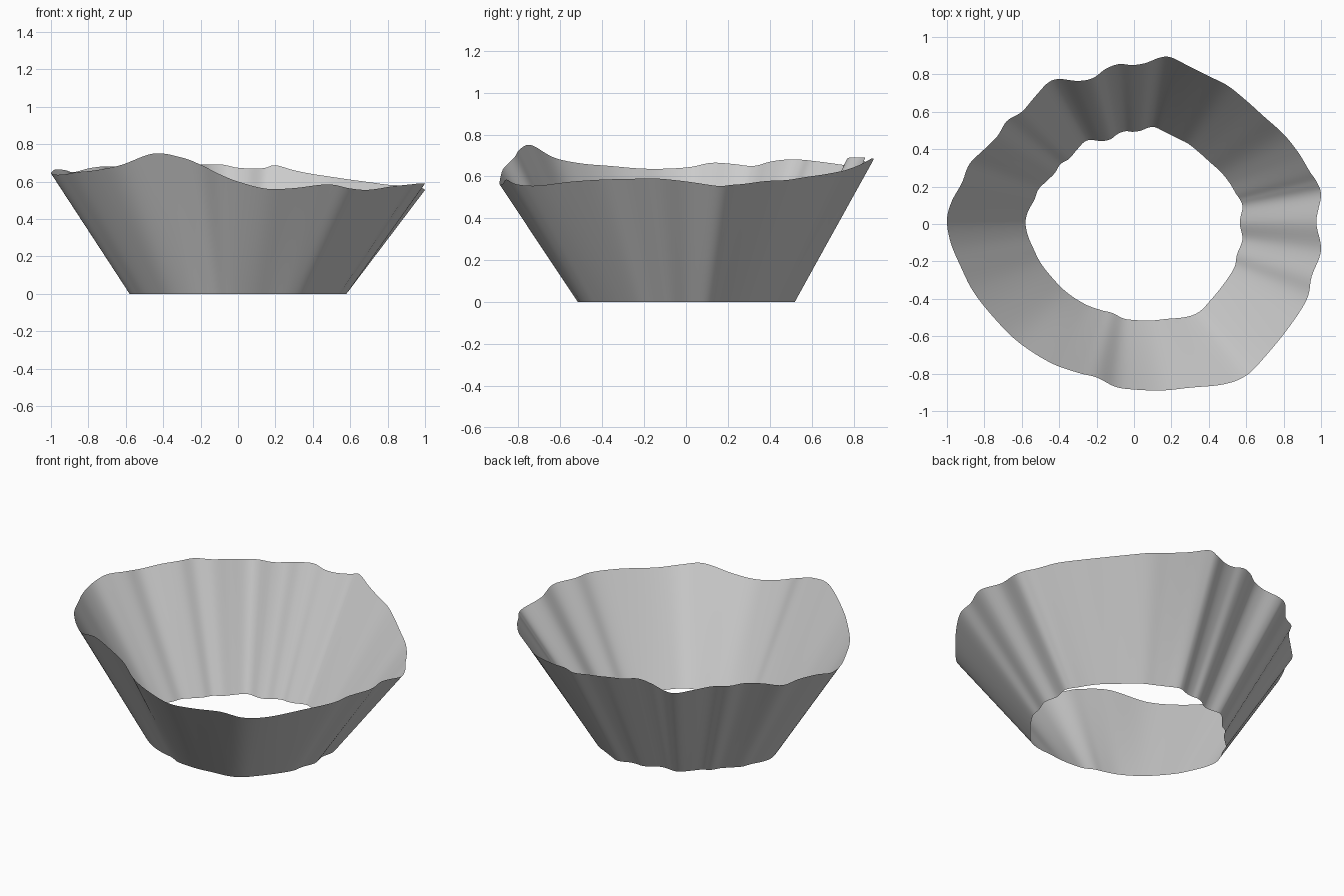
import bpy, bmesh
from mathutils import Vector

# Wavy rim outline, counter-clockwise from the right (x, y, height)
RIM = [
    (1.0, .15, .555), (.98, .22, .56), (.94, .28, .565), (.88, .38, .578), (.80, .48, .583),
    (.70, .57, .597), (.60, .66, .61), (.50, .74, .625), (.40, .79, .64), (.30, .84, .66),
    (.20, .89, .687), (.14, .89, .672), (.06, .86, .67), (-.01, .85, .675), (-.08, .855, .69),
    (-.15, .83, .69), (-.22, .78, .69), (-.30, .765, .675), (-.40, .775, .66), (-.46, .755, .655),
    (-.53, .68, .665), (-.60, .60, .675), (-.68, .55, .68), (-.73, .47, .68), (-.80, .40, .67),
    (-.88, .32, .65), (-.92, .22, .66), (-.975, .12, .665), (-1.0, .02, .645), (-.98, -.10, .637),
    (-.93, -.22, .638), (-.86, -.36, .65), (-.75, -.50, .662), (-.62, -.63, .69), (-.45, -.74, .75),
    (-.30, -.795, .728), (-.20, -.82, .69), (-.10, -.87, .64), (.0, -.885, .60), (.15, -.89, .562),
    (.30, -.875, .565), (.48, -.857, .585), (.60, -.81, .563), (.70, -.71, .556), (.83, -.55, .575),
    (.925, -.40, .585), (.95, -.28, .588), (1.0, -.14, .59), (.975, .01, .575),
]
FOOT = 0.58      # bottom outline is the rim scaled inward
STEPS = 6        # points between two rim points
ROWS = 8         # rows up the wall


def smooth_loop(points, steps):
    """Closed Catmull-Rom curve through the points."""
    p = [Vector(q) for q in points]
    n, out = len(p), []
    for i in range(n):
        a, b, c, d = p[i - 1], p[i], p[(i + 1) % n], p[(i + 2) % n]
        for k in range(steps):
            t = k / steps
            out.append(0.5 * (2 * b + (c - a) * t + (2 * a - 5 * b + 4 * c - d) * t * t
                              + (3 * b - a - 3 * c + d) * t ** 3))
    return out


# Open flared wall, lofted from foot to rim
rim = smooth_loop(RIM, STEPS)
bm = bmesh.new()
rings = []
for r in range(ROWS + 1):
    t = r / ROWS
    s = FOOT + (1 - FOOT) * t
    rings.append([bm.verts.new((v.x * s, v.y * s, v.z * t)) for v in rim])
for lo, hi in zip(rings, rings[1:]):
    for i in range(len(rim)):
        j = (i + 1) % len(rim)
        bm.faces.new((lo[i], lo[j], hi[j], hi[i])).smooth = True
mesh = bpy.data.meshes.new("flared_wall")
bm.to_mesh(mesh)
bm.free()
wall = bpy.data.objects.new("flared_wall", mesh)
bpy.context.collection.objects.link(wall)
